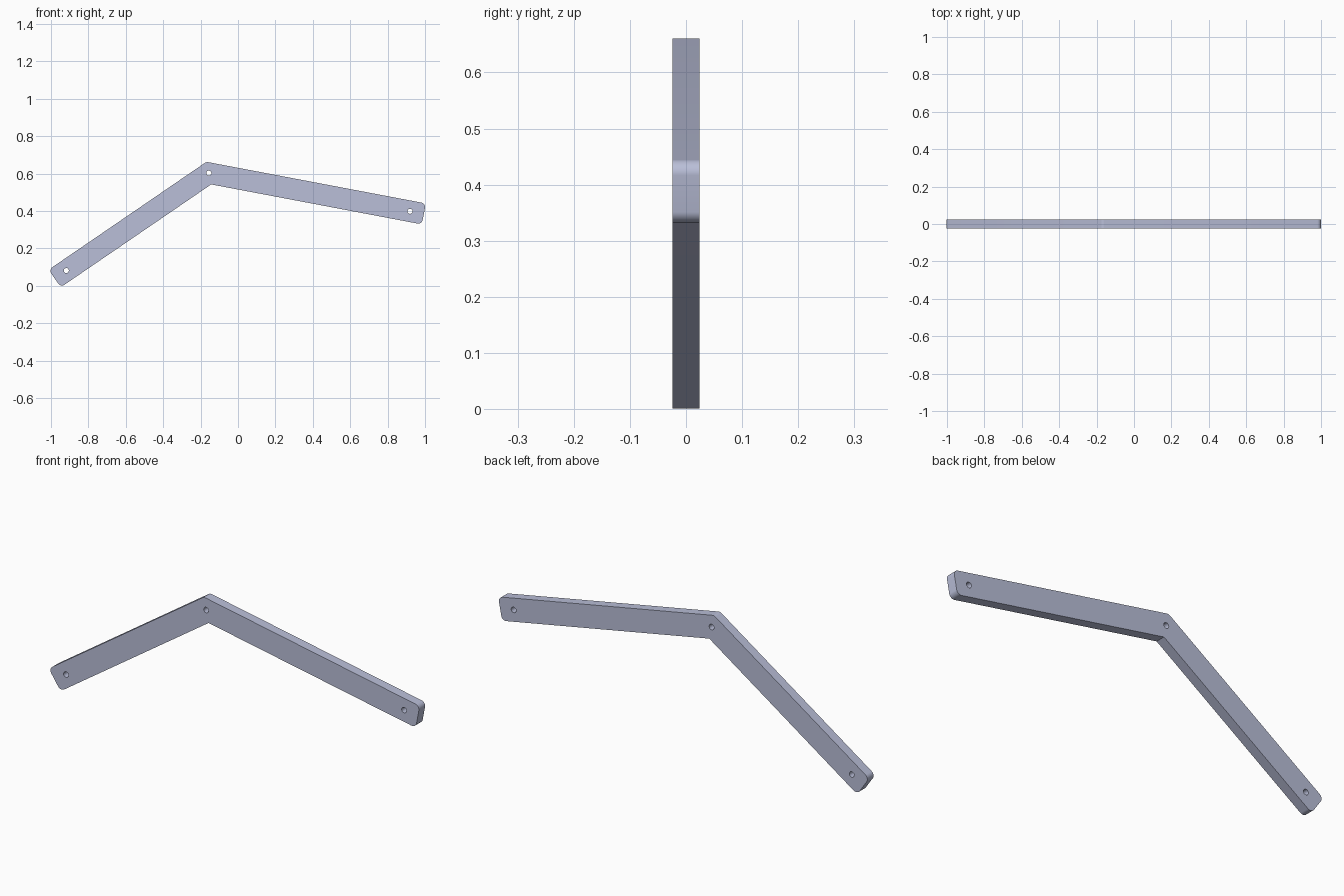
import bpy
import bmesh
import math
from mathutils import Vector

cube = bpy.data.objects.get("Cube")
if cube:
    bpy.data.objects.remove(cube, do_unlink=True)

HALF_WIDTH = 0.057
HALF_DEPTH = 0.024
END = 0.075          # bar length beyond each end hole
CORNER = 0.024       # corner rounding radius
HOLE = 0.0135

# Hole centres in the x-z plane
left_hole, elbow_hole, right_hole = Vector((-0.918, 0.081)), Vector((-0.156, 0.602)), Vector((0.92, 0.398))


def round_corner(prev, corner, nxt, radius, steps=8):
    """Points of an arc that replaces a sharp corner."""
    a, b = (prev - corner).normalized(), (nxt - corner).normalized()
    half = math.acos(a.dot(b)) / 2
    centre = corner + (a + b).normalized() * radius / math.sin(half)
    start = corner + a * radius / math.tan(half) - centre
    end = corner + b * radius / math.tan(half) - centre
    return [centre + start.lerp(end, i / steps).normalized() * radius for i in range(steps + 1)]


def circle(centre, radius, count=32):
    return [centre + radius * Vector((math.cos(t), math.sin(t)))
            for t in (2 * math.pi * i / count for i in range(count))]


# Bent bar outline, mitred at the elbow
d1 = (elbow_hole - left_hole).normalized()
d2 = (right_hole - elbow_hole).normalized()
n1, n2 = Vector((-d1.y, d1.x)), Vector((-d2.y, d2.x))
mitre = (n1 + n2) / (1 + n1.dot(n2)) * HALF_WIDTH
left_end, right_end = left_hole - d1 * END, right_hole + d2 * END
corners = [left_end + n1 * HALF_WIDTH, elbow_hole + mitre, right_end + n2 * HALF_WIDTH,
           right_end - n2 * HALF_WIDTH, elbow_hole - mitre, left_end - n1 * HALF_WIDTH]
inner_elbow = 4
outline = []
for i, corner in enumerate(corners):
    if i == inner_elbow:
        outline.append(corner)
    else:
        outline += round_corner(corners[i - 1], corner, corners[(i + 1) % len(corners)], CORNER)

# Extruded profile with three through holes
curve = bpy.data.curves.new("bent_bar", "CURVE")
curve.dimensions = "2D"
curve.fill_mode = "BOTH"
curve.extrude = HALF_DEPTH
loops = [outline] + [circle(c, HOLE) for c in (left_hole, elbow_hole, right_hole)]
for points in loops:
    spline = curve.splines.new("POLY")
    spline.points.add(len(points) - 1)
    for target, p in zip(spline.points, points):
        target.co = (p.x, p.y, 0, 1)
    spline.use_cyclic_u = True
bar = bpy.data.objects.new("bent_bar", curve)
bar.rotation_euler.x = math.pi / 2
bpy.context.collection.objects.link(bar)
bpy.ops.object.select_all(action="DESELECT")
bar.select_set(True)
bpy.context.view_layer.objects.active = bar
bpy.ops.object.convert(target="MESH")
bar = bpy.context.object

# Weld the caps to the walls
bm = bmesh.new()
bm.from_mesh(bar.data)
bmesh.ops.remove_doubles(bm, verts=bm.verts, dist=0.00005)
bmesh.ops.recalc_face_normals(bm, faces=bm.faces)
bm.to_mesh(bar.data)
bm.free()
bpy.ops.object.shade_smooth_by_angle(angle=math.radians(30))

# Blue-grey metal
metal = bpy.data.materials.new("blue_grey_metal")
metal.use_nodes = True
colour = (0.49, 0.52, 0.69, 1)
metal.diffuse_color = colour
metal.node_tree.nodes["Principled BSDF"].inputs["Base Color"].default_value = colour
bar.data.materials.clear()
bar.data.materials.append(metal)
